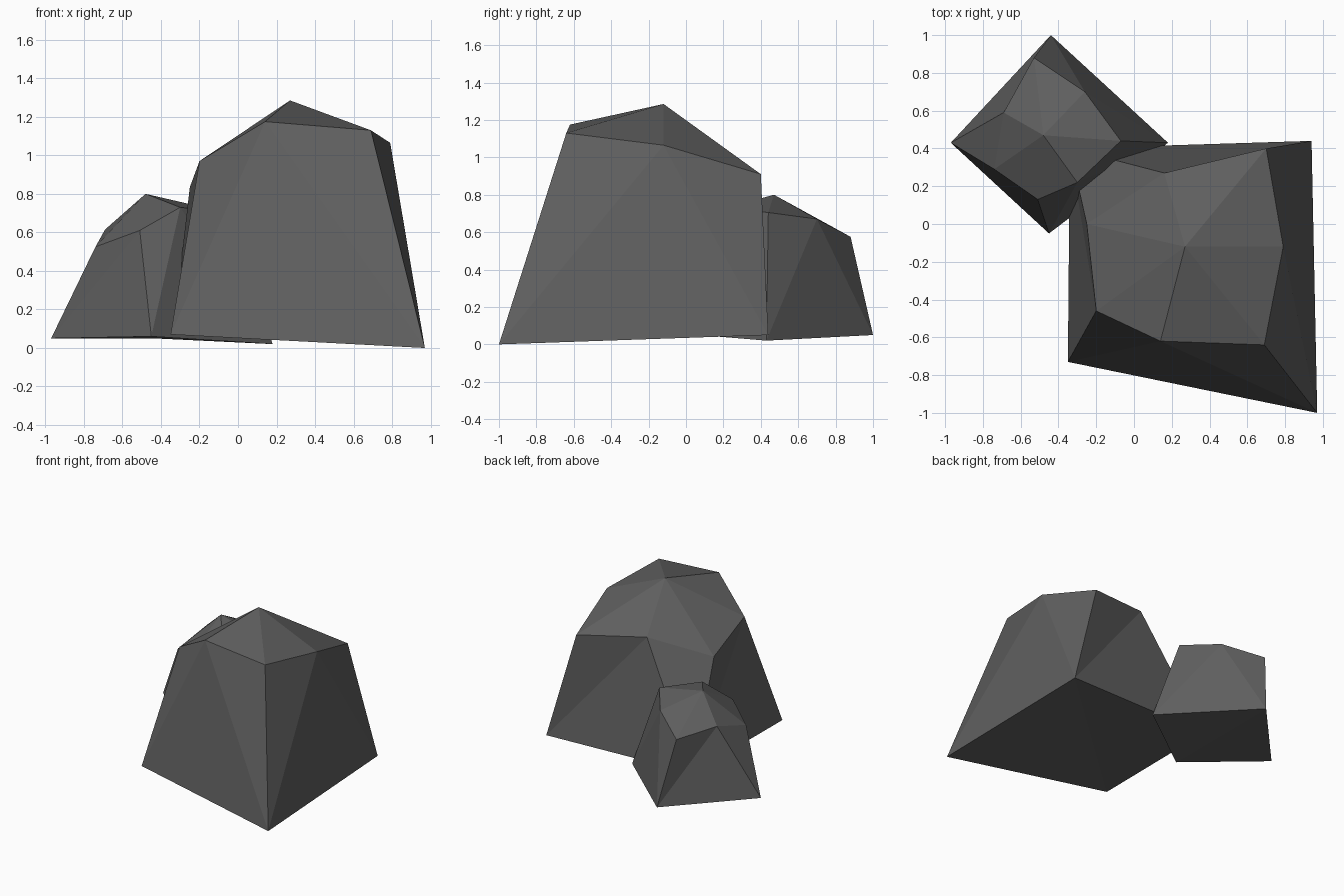
import bpy
import bmesh

cube = bpy.data.objects.get("Cube")
if cube:
    bpy.data.objects.remove(cube, do_unlink=True)

# Single dark stone colour
stone = bpy.data.materials.new("dark_grey_stone")
stone.use_nodes = True
colour = (0.115, 0.115, 0.115, 1.0)
stone.diffuse_color = colour
bsdf = stone.node_tree.nodes["Principled BSDF"]
bsdf.inputs["Base Color"].default_value = colour
bsdf.inputs["Roughness"].default_value = 0.9


def boulder(name, base, shoulder, ridge, peak):
    """Chipped block: four base corners, four shoulder corners, three ridge
    points between neighbouring shoulders and a peak. Corners run
    counter-clockwise; the last side has no ridge point."""
    bm = bmesh.new()
    b = [bm.verts.new(p) for p in base]
    s = [bm.verts.new(p) for p in shoulder]
    r = [bm.verts.new(p) for p in ridge]
    top = bm.verts.new(peak)

    # Underside
    bm.faces.new((b[0], b[3], b[2]))
    bm.faces.new((b[0], b[2], b[1]))

    # Walls and crown, one side at a time
    for i in range(4):
        j = (i + 1) % 4
        if i < len(r):
            bm.faces.new((b[i], b[j], r[i]))
            bm.faces.new((b[i], r[i], s[i]))
            bm.faces.new((b[j], s[j], r[i]))
            bm.faces.new((s[i], r[i], top))
            bm.faces.new((r[i], s[j], top))
        else:
            bm.faces.new((b[i], b[j], s[j]))
            bm.faces.new((b[i], s[j], s[i]))
            bm.faces.new((s[i], s[j], top))

    bmesh.ops.recalc_face_normals(bm, faces=bm.faces)
    mesh = bpy.data.meshes.new(name)
    bm.to_mesh(mesh)
    bm.free()
    mesh.materials.append(stone)
    obj = bpy.data.objects.new(name, mesh)
    bpy.context.collection.objects.link(obj)
    return obj


# Large boulder: front right, front left, back left, back right
boulder(
    "large_boulder",
    base=[(-0.35, -0.73, 0.07), (0.97, -1, 0), (0.94, 0.44, 0.05), (-0.34, 0.4, 0.07)],
    shoulder=[(-0.2, -0.46, 0.97), (0.69, -0.64, 1.13), (0.7, 0.4, 0.91), (-0.25, 0, 0.835)],
    ridge=[(0.14, -0.62, 1.175), (0.79, -0.12, 1.065), (0.16, 0.27, 0.985)],
    peak=(0.27, -0.12, 1.285),
)

# Small boulder: front, left, back, right
boulder(
    "small_boulder",
    base=[(-0.45, -0.05, 0.06), (0.18, 0.43, 0.02), (-0.44, 1, 0.05), (-0.97, 0.43, 0.05)],
    shoulder=[(-0.51, 0.13, 0.61), (-0.07, 0.44, 0.705), (-0.53, 0.88, 0.575), (-0.74, 0.29, 0.525)],
    ridge=[(-0.3, 0.22, 0.73), (-0.26, 0.7, 0.67), (-0.69, 0.59, 0.615)],
    peak=(-0.48, 0.47, 0.8),
)
